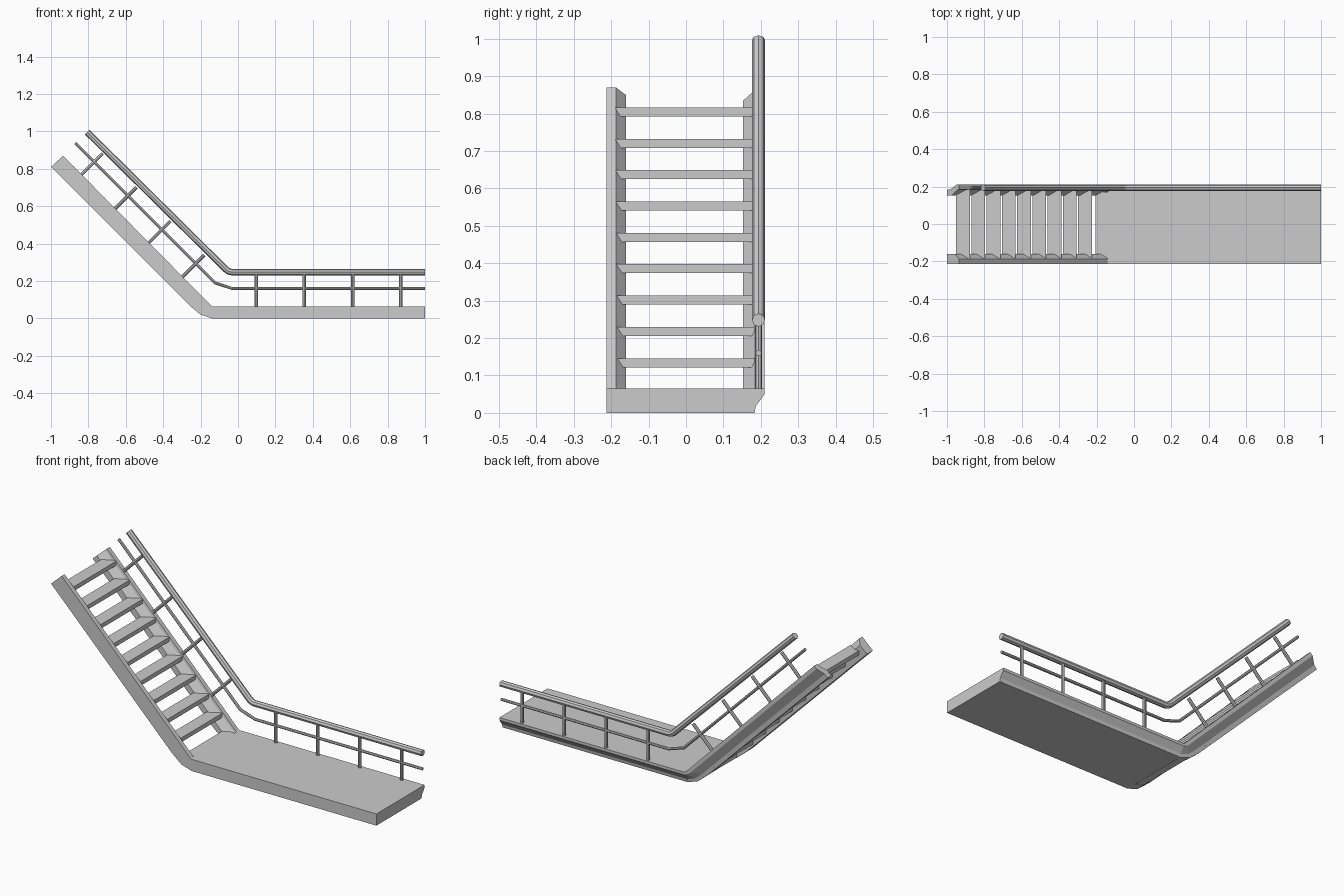
import bpy, bmesh

if "Cube" in bpy.data.objects:
    bpy.data.objects.remove(bpy.data.objects["Cube"])

RAIL_Y = 0.194


def loft(name, rings):
    """Closed solid through matching rings of points."""
    bm = bmesh.new()
    vs = [[bm.verts.new(p) for p in r] for r in rings]
    n = len(vs[0])
    for a, b in zip(vs, vs[1:]):
        for i in range(n):
            j = (i + 1) % n
            bm.faces.new((a[i], a[j], b[j], b[i]))
    bm.faces.new(vs[0])
    bm.faces.new(vs[-1])
    bmesh.ops.recalc_face_normals(bm, faces=bm.faces)
    me = bpy.data.meshes.new(name)
    bm.to_mesh(me)
    bm.free()
    ob = bpy.data.objects.new(name, me)
    bpy.context.collection.objects.link(ob)
    return ob


def sweep(name, section, stations):
    """Section is (y, depth 0..1); stations pair a top and a bottom (x, z)."""
    return loft(name, [[(t[0] + (b[0] - t[0]) * d, y, t[1] + (b[1] - t[1]) * d)
                        for y, d in section] for t, b in stations])


def prism(name, profile, y0, y1):
    """Extrude an (x, z) profile across y."""
    return loft(name, [[(x, y, z) for x, z in profile] for y in (y0, y1)])


def tube(name, points, radius):
    """Round bar along (x, z) points in the railing plane."""
    cu = bpy.data.curves.new(name, 'CURVE')
    cu.dimensions = '3D'
    cu.bevel_depth = radius
    cu.bevel_resolution = 2
    cu.use_fill_caps = True
    sp = cu.splines.new('POLY')
    sp.points.add(len(points) - 1)
    for p, (x, z) in zip(sp.points, points):
        p.co = (x, RAIL_Y, z, 1)
    ob = bpy.data.objects.new(name, cu)
    bpy.context.collection.objects.link(ob)
    bpy.ops.object.select_all(action='DESELECT')
    ob.select_set(True)
    bpy.context.view_layer.objects.active = ob
    bpy.ops.object.convert(target='MESH')
    bpy.ops.object.shade_smooth_by_angle()


# Walkway deck with an undercut along the back edge
deck = [(-0.213, 0), (0.21, 0), (0.21, 0.23), (0.187, 0.72), (0.183, 1), (-0.213, 1)]
sweep("walkway_deck", deck, [((-0.138, 0.065), (-0.138, 0)), ((1, 0.065), (1, 0))])
prism("deck_foot", [(-0.205, 0.063), (-0.138, 0.063), (-0.138, 0.002), (-0.2, 0.022)],
      -0.19, 0.17)

# Sloping side beams, curving into the deck
slope = [((-0.935, 0.87), (-1, 0.81)), ((-0.148, 0.073), (-0.26, 0.07)),
         ((-0.142, 0.067), (-0.2, 0.02)), ((-0.138, 0.065), (-0.138, 0))]
sweep("front_stringer", [(-0.213, 0), (-0.187, 0), (-0.16, 0.35), (-0.16, 1), (-0.213, 1)],
      slope)
sweep("back_stringer", [(0.185, 0), (0.21, 0), (0.21, 0.23), (0.185, 0.72), (0.182, 1),
                        (0.152, 1), (0.152, 0.6), (0.182, 0.15)], slope)

# Treads
for i in range(9):
    x, z = -0.262 - 0.0815 * i, 0.134 + 0.0838 * i
    prism(f"tread_{i + 1}", [(x - 0.037, z - 0.012), (x + 0.037, z - 0.012),
                             (x + 0.037, z + 0.012), (x - 0.037, z + 0.012)], -0.188, 0.184)

# Handrail and middle rail
tube("handrail", [(1, 0.248), (-0.035, 0.248), (-0.05, 0.252), (-0.064, 0.262),
                  (-0.807, 0.997)], 0.0175)
tube("middle_rail", [(1, 0.16), (-0.03, 0.16), (-0.122, 0.19), (-0.87, 0.938)], 0.008)

# Upright posts on the deck, and posts square to the slope
for i in range(4):
    x = 0.097 + 0.258 * i
    tube(f"deck_post_{i + 1}", [(x, 0.055), (x, 0.24)], 0.009)
    x, z = -0.302 - 0.181 * i, 0.218 + 0.181 * i
    tube(f"stair_post_{i + 1}", [(x, z), (x + 0.122, z + 0.122)], 0.009)
